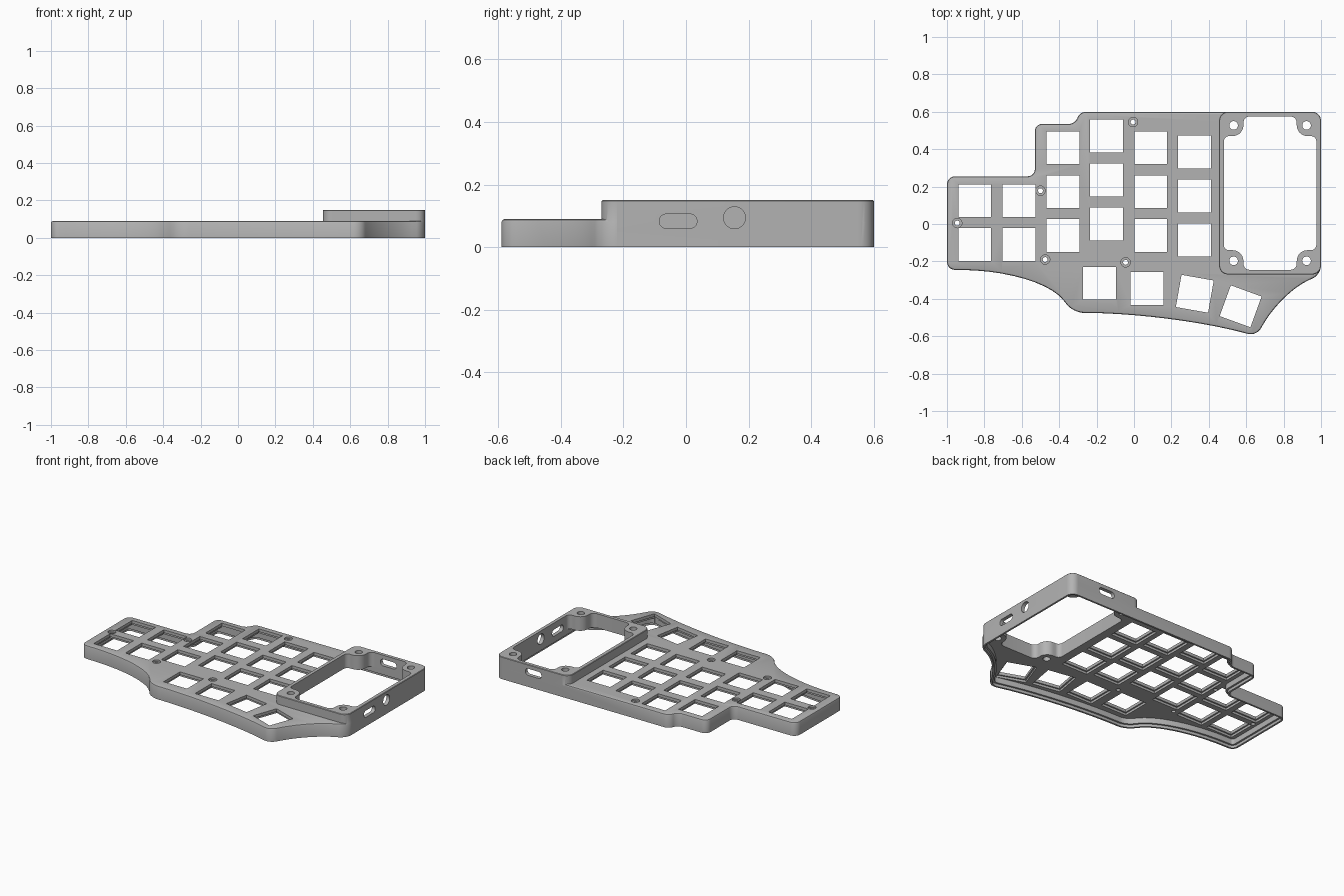
import bpy, bmesh, math
from mathutils import Vector, Matrix

cube = bpy.data.objects.get("Cube")
if cube:
    bpy.data.objects.remove(cube, do_unlink=True)

grey = bpy.data.materials.new("matte grey")
grey.use_nodes = True
tone = (0.45, 0.45, 0.45, 1)
grey.diffuse_color = tone
grey.node_tree.nodes["Principled BSDF"].inputs["Base Color"].default_value = tone

PLATE_Z, BODY_Z, FRAME_Z, WALL = 0.055, 0.09, 0.15, 0.025


def rounded(corners, steps=10):
    """Counter-clockwise outline; each corner is x, y, length in, [length out]."""
    pts = []
    for i, c in enumerate(corners):
        p = Vector(c[:2])
        before = (Vector(corners[i - 1][:2]) - p).normalized()
        after = (Vector(corners[(i + 1) % len(corners)][:2]) - p).normalized()
        a, d = p + before * c[2], p + after * c[-1]
        b, e = a.lerp(p, 0.58), d.lerp(p, 0.58)
        for k in range(steps + 1):
            t = k / steps
            s = 1 - t
            pts.append(a * s**3 + b * 3 * s * s * t + e * 3 * s * t * t + d * t**3)
    return pts


def rect(w, h, r=0):
    x, y = w / 2, h / 2
    if r == 0:
        return [Vector(v) for v in ((-x, -y), (x, -y), (x, y), (-x, y))]
    return rounded([(-x, -y, r), (x, -y, r), (x, y, r), (-x, y, r)])


def circle(r, n=32):
    return [Vector((r * math.cos(k * math.tau / n), r * math.sin(k * math.tau / n))) for k in range(n)]


def inset(pts, d):
    out = []
    for i, p in enumerate(pts):
        u = (p - pts[i - 1]).normalized()
        v = (pts[(i + 1) % len(pts)] - p).normalized()
        n1, n2 = Vector((-u.y, u.x)), Vector((-v.y, v.x))
        out.append(p + (n1 + n2) * d / (1 + n1.dot(n2)))
    return out


def prism(bm, pts, profile, matrix=Matrix()):
    """Stack the outline along z; profile holds (z, inset) pairs."""
    rings = [[bm.verts.new(matrix @ Vector((p.x, p.y, z))) for p in inset(pts, d)] for z, d in profile]
    for lo, hi in zip(rings, rings[1:]):
        for i in range(len(lo)):
            bm.faces.new((lo[i - 1], lo[i], hi[i], hi[i - 1]))
    bm.faces.new(rings[0][::-1])
    bm.faces.new(rings[-1])


def make(name, bm):
    bmesh.ops.recalc_face_normals(bm, faces=bm.faces)
    me = bpy.data.meshes.new(name)
    bm.to_mesh(me)
    bm.free()
    me.materials.append(grey)
    ob = bpy.data.objects.new(name, me)
    bpy.context.collection.objects.link(ob)
    return ob


def combine(target, other, operation):
    mod = target.modifiers.new(operation.title(), 'BOOLEAN')
    mod.operation, mod.solver, mod.object = operation, 'EXACT', other
    bpy.context.view_layer.objects.active = target
    bpy.ops.object.modifier_apply(modifier=mod.name)
    bpy.data.objects.remove(other, do_unlink=True)


# Case body with a softened top edge
outline = rounded([
    (-1, -.245, .045), (-.5, -.25, .42, .2), (-.325, -.475, .06),
    (.2, -.478, .45, .4), (.655, -.6, .05), (.785, -.37, .2, .16),
    (1, -.27, .05), (1, .6, .05), (-.29, .6, .034), (-.315, .535, .034),
    (-.53, .535, .04), (-.53, .255, .04), (-1, .255, .045)])
bm = bmesh.new()
prism(bm, outline, [(0, 0), (.08, 0), (.087, .003), (BODY_Z, .01)])
case = make("keyboard_case", bm)

# Raised frame around the display opening
CX, CY = .7275, .165
bm = bmesh.new()
prism(bm, rect(.545, .87, .05), [(PLATE_Z, 0), (FRAME_Z - .003, 0), (FRAME_Z, .003)],
      Matrix.Translation((CX, CY, 0)))
combine(case, make("raised_frame", bm), 'UNION')

# Hollow underside with a stepped rim for the base
bm = bmesh.new()
prism(bm, outline, [(-.05, WALL / 2), (.018, WALL / 2), (.018, WALL), (PLATE_Z, WALL)])
combine(case, make("underside_cavity", bm), 'DIFFERENCE')

# Key openings, each with a wider recess beneath
keys = [(x, y, 0) for x in (-.852, -.615) for y in (.125, -.11)]
for x, top in ((-.38, .408), (-.147, .47), (.09, .408), (.323, .385)):
    keys += [(x, top - .235 * row, 0) for row in range(3)]
keys += [(-.185, -.317, 0), (.07, -.345, 0), (.325, -.373, -10), (.57, -.44, -20)]
bm = bmesh.new()
for x, y, turn in keys:
    m = Matrix.Translation((x, y, 0)) @ Matrix.Rotation(math.radians(turn), 4, 'Z')
    prism(bm, rect(.175, .175), [(.02, -.01), (.07, -.01), (.07, 0), (.2, 0)], m)

# Countersunk case screws and plain frame screw holes
for x, y in ((-.945, .005), (-.5, .178), (-.475, -.19), (-.045, -.205), (-.005, .545)):
    prism(bm, circle(.013), [(.02, 0), (.078, 0), (.078, -.012), (.2, -.012)],
          Matrix.Translation((x, y, 0)))
for sx in (-1, 1):
    for sy in (-1, 1):
        prism(bm, circle(.023), [(.02, 0), (.2, 0)],
              Matrix.Translation((CX + sx * .195, CY + sy * .362, 0)))
combine(case, make("key_and_screw_cutter", bm), 'DIFFERENCE')

# Display opening that leaves a round boss in each corner
W, H, N = .2475, .41, .105
corner = [(W, H - N, .03), (W - N, H - N, .06), (W - N, H, .035)]
window = []
for sx, sy in ((1, 1), (-1, 1), (-1, -1), (1, -1)):
    part = [(sx * x, sy * y, r) for x, y, r in corner]
    window += part if sx == sy else part[::-1]
bm = bmesh.new()
prism(bm, rounded(window), [(.01, 0), (.2, 0)], Matrix.Translation((CX, CY, 0)))
combine(case, make("display_cutter", bm), 'DIFFERENCE')

# Ports through the side and back walls
bm = bmesh.new()
side = Matrix(((0, 0, 1, 0), (1, 0, 0, 0), (0, 1, 0, 0), (0, 0, 0, 1)))
back = Matrix(((-1, 0, 0, 0), (0, 0, 1, 0), (0, 1, 0, 0), (0, 0, 0, 1)))
span = [(-.05, 0), (.05, 0)]
slot = rect(.12, .045, .0222)
prism(bm, slot, span, Matrix.Translation((1, -.025, .083)) @ side)
prism(bm, circle(.035), span, Matrix.Translation((1, .155, .094)) @ side)
prism(bm, slot, span, Matrix.Translation((.72, .6, .1)) @ back)
combine(case, make("port_cutter", bm), 'DIFFERENCE')

# Smooth curves, crisp edges
bpy.ops.object.select_all(action='DESELECT')
case.select_set(True)
bpy.context.view_layer.objects.active = case
bpy.ops.object.shade_smooth_by_angle(angle=math.radians(30))
